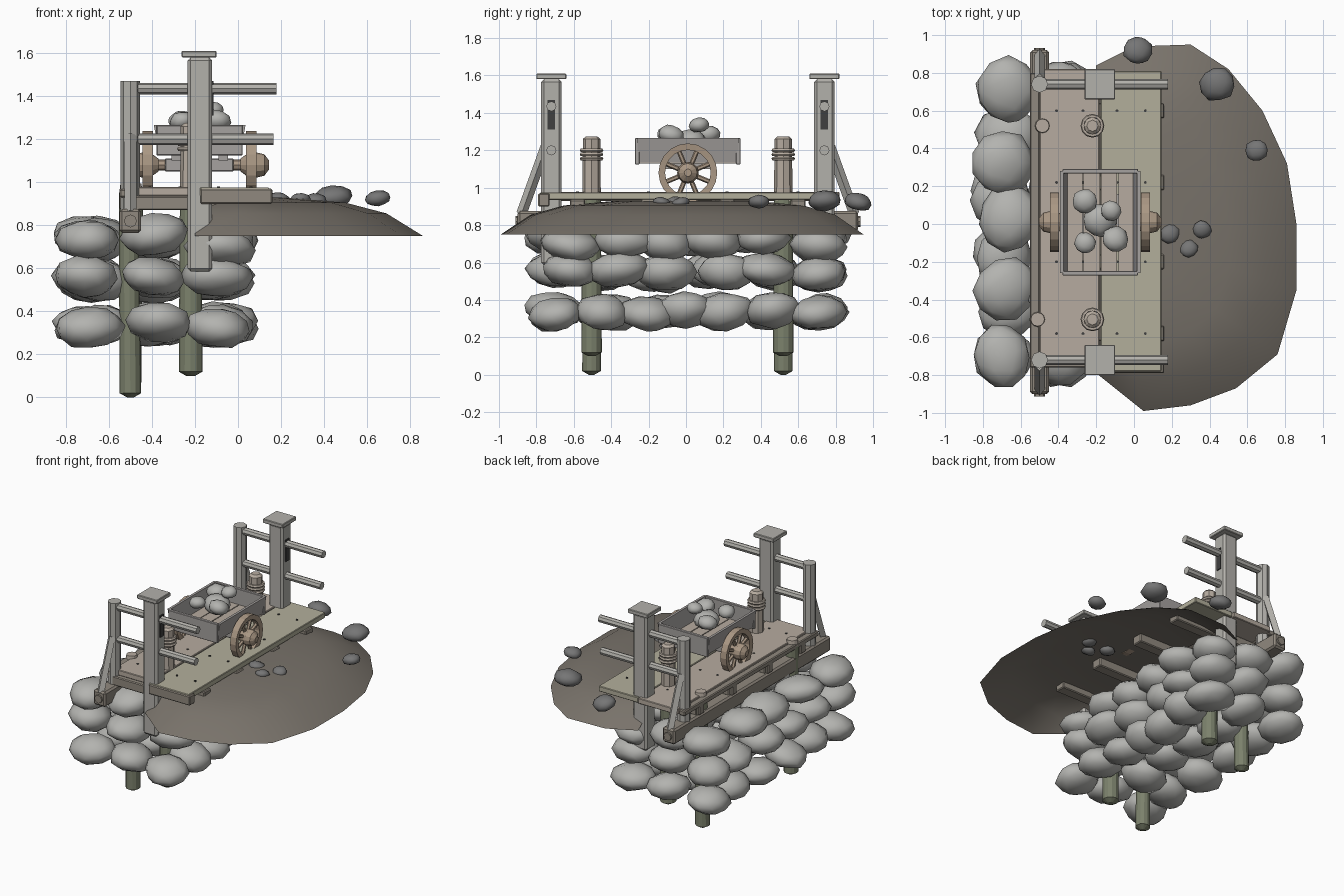
import bpy, bmesh, math, random
from mathutils import Vector, Matrix

cube = bpy.data.objects.get("Cube")
if cube:
    bpy.data.objects.remove(cube, do_unlink=True)
rng = random.Random(7)


def material(name, r, g, b):
    m = bpy.data.materials.new(name)
    m.use_nodes = True
    m.diffuse_color = (r, g, b, 1)
    bsdf = next(n for n in m.node_tree.nodes if n.type == 'BSDF_PRINCIPLED')
    bsdf.inputs["Base Color"].default_value = (r, g, b, 1)
    bsdf.inputs["Roughness"].default_value = 0.9
    return m


STONE = material("stone", .45, .45, .43)
DARK = material("dark_stone", .18, .18, .18)
EARTH = material("earth", .19, .17, .145)
POST = material("grey_wood", .45, .44, .41)
BEAM = material("brown_wood", .28, .25, .21)
PLANK_A = material("brown_plank", .47, .41, .35)
PLANK_B = material("olive_plank", .45, .43, .33)
PILE = material("mossy_wood", .2, .22, .15)
WHEEL = material("wheel_wood", .4, .31, .23)
CART = material("cart_wood", .38, .36, .35)
IRON = material("iron", .05, .05, .05)


def finish(name, bm, mat, smooth=False):
    bmesh.ops.recalc_face_normals(bm, faces=bm.faces)
    me = bpy.data.meshes.new(name)
    bm.to_mesh(me)
    bm.free()
    me.materials.append(mat)
    ob = bpy.data.objects.new(name, me)
    bpy.context.collection.objects.link(ob)
    for p in me.polygons:
        p.use_smooth = smooth
    return ob


def box(name, lo, hi, mat, bevel=0.0):
    """Box between two corners, optionally chamfered."""
    bm = bmesh.new()
    lo, hi = Vector(lo), Vector(hi)
    bmesh.ops.create_cube(bm, size=1, matrix=Matrix.Translation((lo + hi) / 2)
                          @ Matrix.Diagonal((*(hi - lo), 1)))
    if bevel:
        bmesh.ops.bevel(bm, geom=bm.edges[:], offset=bevel, segments=1, affect='EDGES')
    return finish(name, bm, mat)


def rod(name, a, b, r, mat, sides=8, r2=None):
    """Faceted round bar from a to b."""
    a, b = Vector(a), Vector(b)
    d = b - a
    bm = bmesh.new()
    m = Matrix.Translation((a + b) / 2) @ d.to_track_quat('Z', 'Y').to_matrix().to_4x4()
    bmesh.ops.create_cone(bm, cap_ends=True, segments=sides, radius1=r,
                          radius2=r2 or r, depth=d.length, matrix=m)
    return finish(name, bm, mat)


def lathe(name, origin, axis, profile, mat, sides=16, closed=False):
    """Spin (radius, height) points around an axis through origin."""
    rot = Vector(axis).to_track_quat('Z', 'Y').to_matrix()
    bm = bmesh.new()
    rings = []
    for k in range(sides):
        t = math.tau * k / sides
        rings.append([bm.verts.new(Vector(origin) + rot @ Vector((r * math.cos(t), r * math.sin(t), h)))
                      for r, h in profile])
    n = len(profile)
    for k in range(sides):
        p, q = rings[k], rings[(k + 1) % sides]
        for i in range(n if closed else n - 1):
            j = (i + 1) % n
            bm.faces.new((p[i], p[j], q[j], q[i]))
    if not closed:
        bm.faces.new([r[0] for r in rings])
        bm.faces.new([r[-1] for r in rings])
    return finish(name, bm, mat)


def stone(name, loc, size, mat, tilt=.35, rough=.06):
    bm = bmesh.new()
    bmesh.ops.create_icosphere(bm, subdivisions=2, radius=1)
    for v in bm.verts:
        v.co *= 1 + rng.uniform(-rough, rough)
    rot = (Matrix.Rotation(rng.uniform(-tilt, tilt), 4, 'Z')
           @ Matrix.Rotation(rng.uniform(-tilt, tilt) * .5, 4, 'X')
           @ Matrix.Rotation(rng.uniform(-tilt, tilt) * .5, 4, 'Y'))
    bm.transform(Matrix.Translation(loc) @ rot @ Matrix.Diagonal((*size, 1)))
    return finish(name, bm, mat, True)


# Stone footing: three courses of boulders, kept clear of the tall post's foot
for layer, z in enumerate((.335, .55, .745)):
    for col, x in enumerate((-.68, -.39, -.09)):
        big = layer == 2 and col == 0
        count = 5 if big else 7 if layer == 0 and col == 2 else 6
        first = -.62 if layer and col == 2 else -.7
        for k in range(count):
            end = k in (0, count - 1)
            under_bank = (.05 if end else .025) if layer == 2 and col == 2 else 0
            y = first + (.71 - first) * k / (count - 1)
            loc = (x + rng.uniform(-.03, .03), y + (0 if end else rng.uniform(-.04, .04)),
                   z - under_bank + rng.uniform(-.015, .015))
            size = (rng.uniform(.145, .175), rng.uniform(.14, .165) + .02 * big, rng.uniform(.088, .102))
            stone("footing_stone", loc, size, STONE)

# Earth bank: open half dome built from scaled outlines
outline = [(-.2, -.79), (.05, -.99), (.3, -.96), (.54, -.87), (.76, -.69), (.86, -.35), (.86, 0),
           (.81, .32), (.68, .6), (.5, .82), (.3, .95), (0, .94), (-.2, .84)]
bm = bmesh.new()
rings = []
for s, z in ((1, .75), (.84, .855), (.66, .905), (.4, .928)):
    rings.append([bm.verts.new((-.2 + (x + .2) * s, y * s, z)) for x, y in outline])
peak = bm.verts.new((-.2, 0, .932))
for a, b in zip(rings, rings[1:]):
    for i in range(len(a) - 1):
        bm.faces.new((a[i], a[i + 1], b[i + 1], b[i]))
for p, q in zip(rings[-1], rings[-1][1:]):
    bm.faces.new((p, q, peak))
finish("earth_bank", bm, EARTH, True)

# Loose rocks on the bank
for x, y, z, r in ((.02, .92, .925, .08), (.44, .74, .93, .095), (.65, .39, .925, .062),
                   (.19, -.05, .92, .055), (.29, -.13, .92, .05), (.36, -.03, .92, .05)):
    stone("loose_rock", (x, y, z), (r, r * .95, r * .58), DARK, .6)

# Piles; the inner pair rises through the deck as roped bollards
for y, lean in ((-.505, -.01), (.52, .015)):
    rod("outer_pile", (-.5, y, .02), (-.5 + lean, y, .95), .05, PILE, 12, .044)
    rod("outer_pile_tip", (-.5, y, 0), (-.5, y, .02), .015, PILE, 12, .05)
    rod("outer_pile_head", (-.5 + lean, y, .95), (-.5 + lean, y, .995), .042, PLANK_A, 12, .036)
    rod("inner_pile", (-.22, y, .12), (-.22, y, .95), .055, PILE, 12, .05)
    rod("inner_pile_tip", (-.22, y, .1), (-.22, y, .12), .02, PILE, 12, .055)
    lathe("bollard", (-.22, y, 0), (0, 0, 1),
          [(.05, .93), (.047, 1.2), (.047, 1.26), (.03, 1.275)], PLANK_A, 8)
    for z in (1.155, 1.178, 1.2):
        coil = [(.052 + .011 * math.cos(t), .011 * math.sin(t))
                for t in (math.tau * i / 6 for i in range(6))]
        lathe("bollard_rope", (-.22, y, z), (0, 0, 1), coil, PLANK_A, 12, True)

# Deck planks over cross beams, with nail heads and packing blocks
box("deck_plank_outer", (-.5, -.73, .937), (-.183, .82, .977), PLANK_A, .004)
box("deck_plank_inner", (-.177, -.78, .935), (.145, .81, .975), PLANK_B, .004)
for y in (-.58, -.2, .22, .6):
    box("cross_beam", (-.53, y - .04, .87), (.16, y + .04, .936), BEAM, .006)
    box("packing_block", (-.55, y - .03, .87), (-.5, y + .03, .95), BEAM, .008)
    for x in (-.41, -.27, -.09, .06):
        rod("nail", (x, y, .97), (x, y, .981), .008, IRON, 6)
box("front_beam_outer", (-.5, -.76, .87), (-.13, -.69, .936), BEAM, .006)
box("front_beam_inner", (-.175, -.79, .9), (.16, -.73, .97), BEAM, .006)

# Outer stringers along the free edge
box("lower_stringer", (-.55, -.9, .765), (-.45, .92, .875), BEAM, .012)
box("upper_stringer", (-.55, -.76, .93), (-.5, .8, .968), BEAM, .006)
for y in (-.9, .92):
    d = math.copysign(.012, y)
    rod("stringer_bolt", (-.5, y, .82), (-.5, y + d, .82), .03, BEAM, 8)

# Gate frames at both ends
for y, out in ((-.72, -1), (.74, 1)):
    box("tall_post", (-.235, y - .055, .585), (-.12, y + .055, 1.58), POST, .015)
    box("post_cap", (-.262, y - .08, 1.58), (-.1, y + .08, 1.61), POST, .004)
    rod("short_post", (-.5, y, .86), (-.5, y, 1.47), .045, POST)
    rod("diagonal_brace", (-.5, y + out * .16, .86), (-.5, y + out * .03, 1.22), .028, POST, 4)
    for z, end in ((1.435, .18), (1.2, .165)):
        rod("rail", (-.53, y, z), (end, y, z), .027, POST)
    box("post_strap", (-.123, y - .02, 1.31), (-.113, y + .02, 1.47), IRON)

# Cart tray with flared walls
T = Vector((-.178, .01, 0))
for x in (-1, 1):
    bm = bmesh.new()
    loop = [(.17, 1.135), (.195, 1.265), (.213, 1.265), (.188, 1.135)]
    ends = [[bm.verts.new((T.x + x * px, T.y + s * .27, z)) for px, z in loop] for s in (-1, 1)]
    for e in ends:
        bm.faces.new(e)
    for i in range(4):
        j = (i + 1) % 4
        bm.faces.new((ends[0][i], ends[0][j], ends[1][j], ends[1][i]))
    finish("tray_side", bm, CART)
    box("tray_end", (T.x - .2, T.y + x * .27 - .012, 1.125), (T.x + .2, T.y + x * .27 + .012, 1.265), CART, .003)
    box("frame_rail", (T.x + x * .11 - .022, -.14, 1.1), (T.x + x * .11 + .022, .16, 1.13), CART)
for k in range(4):
    x = T.x - .138 + k * .092
    box("tray_floor_board", (x - .043, -.26, 1.13), (x + .043, .28, 1.15), PLANK_A)

# Spoked wheels on an axle
AY, AZ = .01, 1.08
rod("axle", (-.48, AY, AZ), (.13, AY, AZ), .025, WHEEL)
box("axle_block", (-.34, AY - .035, 1.05), (-.02, AY + .035, 1.11), CART, .005)
for x, out in ((-.42, -1), (.062, 1)):
    lathe("wheel_rim", (x, AY, AZ), (out, 0, 0),
          [(.157, -.024), (.157, .024), (.122, .02), (.122, -.02)], WHEEL, 20, True)
    lathe("wheel_hub", (x, AY, AZ), (out, 0, 0),
          [(.03, -.05), (.052, -.02), (.058, .025), (.05, .06), (.02, .083)], WHEEL, 12)
    for k in range(8):
        t = math.tau * (k + .5) / 8
        c, s = math.cos(t), math.sin(t)
        rod("wheel_spoke", (x, AY + .04 * c, AZ + .04 * s),
            (x, AY + .128 * c, AZ + .128 * s), .013, WHEEL, 6)

# Stones carried in the tray
for x, y, z, r in ((-.26, .12, 1.285, .066), (-.18, .02, 1.25, .09), (-.12, .07, 1.335, .055),
                   (-.26, -.1, 1.285, .058), (-.1, -.08, 1.285, .07)):
    stone("cargo_stone", (x, y, z), (r, r, r * .72), STONE, .5)
